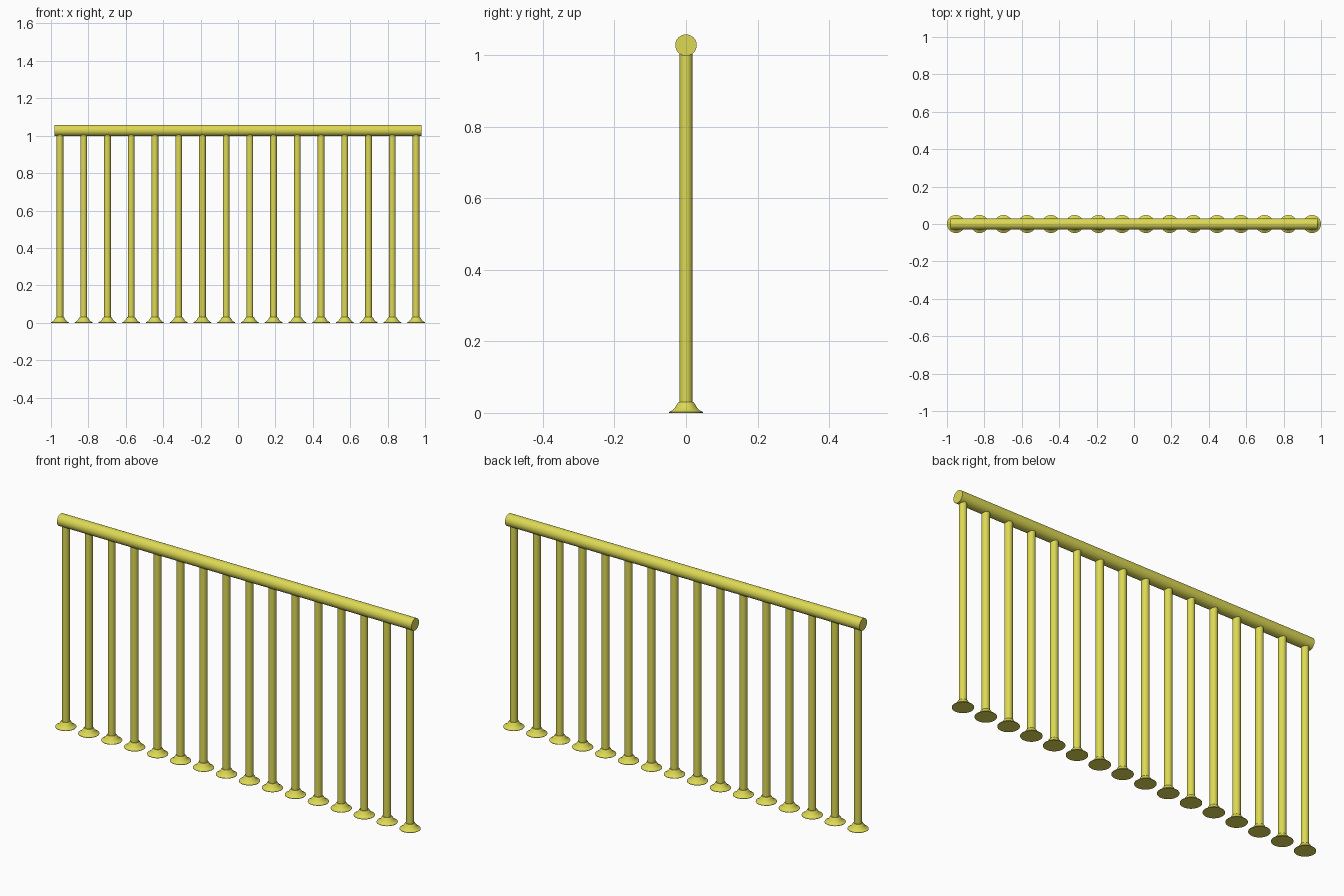
import bpy, bmesh, math
from mathutils import Matrix

if "Cube" in bpy.data.objects:
    bpy.data.objects.remove(bpy.data.objects["Cube"])

brass = bpy.data.materials.new("yellow_metal")
brass.diffuse_color = (0.72, 0.69, 0.09, 1)
brass.use_nodes = True
brass.node_tree.nodes["Principled BSDF"].inputs["Base Color"].default_value = brass.diffuse_color


def lathe(name, profile, matrix, sides=32):
    """Closed solid of revolution around z from (radius, height) points."""
    bm = bmesh.new()
    rings = [[bm.verts.new((r * math.cos(2 * math.pi * i / sides),
                            r * math.sin(2 * math.pi * i / sides), z))
              for i in range(sides)] for r, z in profile]
    for a, b in zip(rings, rings[1:]):
        for i in range(sides):
            j = (i + 1) % sides
            bm.faces.new((a[i], a[j], b[j], b[i]))
    bm.faces.new(rings[0][::-1])
    bm.faces.new(rings[-1])
    mesh = bpy.data.meshes.new(name)
    bm.to_mesh(mesh)
    bm.free()
    mesh.materials.append(brass)
    obj = bpy.data.objects.new(name, mesh)
    obj.matrix_world = matrix
    bpy.context.collection.objects.link(obj)
    bpy.ops.object.select_all(action='DESELECT')
    obj.select_set(True)
    bpy.context.view_layer.objects.active = obj
    bpy.ops.object.shade_smooth_by_angle(angle=math.radians(40))
    return obj


# Balusters with flared feet
COUNT, END = 16, 0.952
foot_profile = [(0.048, 0), (0.048, 0.002), (0.040, 0.006), (0.033, 0.012),
                (0.028, 0.019), (0.024, 0.026), (0.021, 0.030)]
for k in range(COUNT):
    place = Matrix.Translation((-END + 2 * END * k / (COUNT - 1), 0, 0))
    lathe(f"baluster_{k + 1}", [(0.018, 0.01), (0.018, 1.004)], place)
    lathe(f"baluster_foot_{k + 1}", foot_profile, place)

# Round handrail along x
lathe("handrail", [(0.03, -0.98), (0.03, 0.98)],
      Matrix.Translation((0, 0, 1.028)) @ Matrix.Rotation(math.pi / 2, 4, 'Y'), 48)
